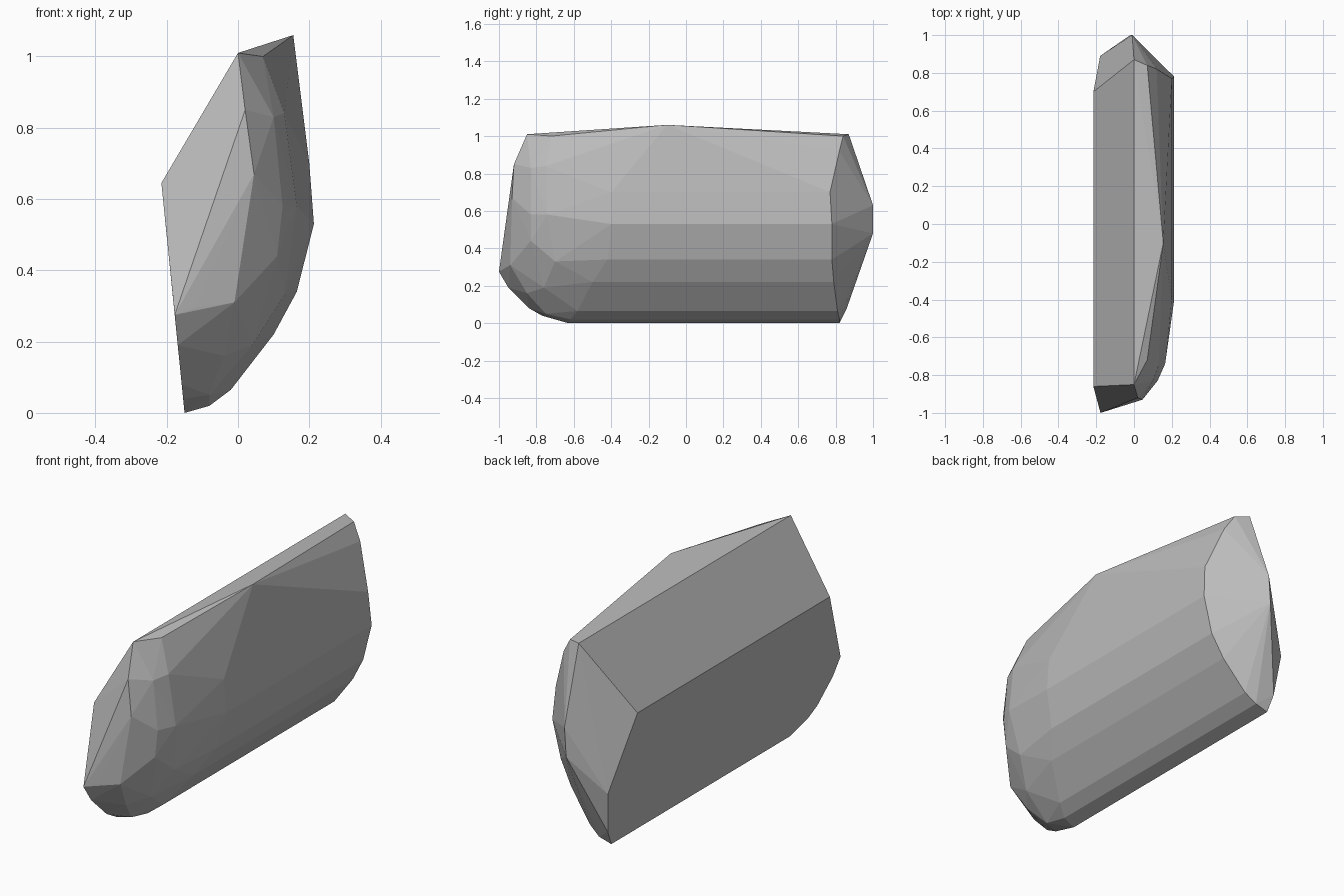
import bpy, bmesh

if "Cube" in bpy.data.objects:
    bpy.data.objects.remove(bpy.data.objects["Cube"])

# Long rails of the body: x, z, front end y, back end y
rails = [
    (-.15, 0, -.63, .82), (-.08, .02, -.62, .82), (-.02, .065, -.58, .81),
    (.10, .22, -.50, .79), (.165, .34, -.42, .78), (.213, .53, -.40, .78),
    (.20, .70, -.40, .77), (.155, 1.06, -.10, -.10), (.07, 1.0, -.72, .84),
    (0, 1.01, -.85, .87), (-.215, .645, -.86, .70),
]
# Outline points lying on the flat left side: y, z
left_side = [(-1, .275), (-.95, .19), (-.84, .08), (-.77, .04),
             (.89, .29), (.86, .08)]
# Rounded front end: x, y, z
front_end = [
    (.02, -.92, .85), (.045, -.93, .67), (-.01, -.94, .31), (-.12, -.98, .295),
    (.10, -.83, .83), (.125, -.83, .58), (.11, -.83, .44), (.165, -.74, .58),
    (.13, -.75, .84), (-.04, -.85, .16), (.04, -.76, .19), (-.08, -.75, .05),
    (.13, -.70, .33),
]
# Bevelled back end: x, y, z
back_end = [(-.02, 1, .48), (-.01, 1, .63), (.08, .86, .85), (.12, .82, .92)]

points = [(x, y, z) for x, z, y0, y1 in rails for y in {y0, y1}]
points += [(-.15 - .1 * z, y, z) for y, z in left_side]
points += front_end + back_end

# Faceted stone body wrapped around all the points
bm = bmesh.new()
for p in points:
    bm.verts.new(p)
bmesh.ops.convex_hull(bm, input=bm.verts)
bmesh.ops.delete(bm, geom=[v for v in bm.verts if not v.link_faces], context='VERTS')
bmesh.ops.dissolve_limit(bm, angle_limit=.01, verts=bm.verts, edges=bm.edges)
bmesh.ops.recalc_face_normals(bm, faces=bm.faces)
mesh = bpy.data.meshes.new("stone_block")
bm.to_mesh(mesh)
bm.free()

grey = bpy.data.materials.new("stone grey")
grey.diffuse_color = (.5, .5, .5, 1)
grey.use_nodes = True
grey.node_tree.nodes["Principled BSDF"].inputs["Base Color"].default_value = grey.diffuse_color
mesh.materials.append(grey)
block = bpy.data.objects.new("stone_block", mesh)
bpy.context.collection.objects.link(block)
